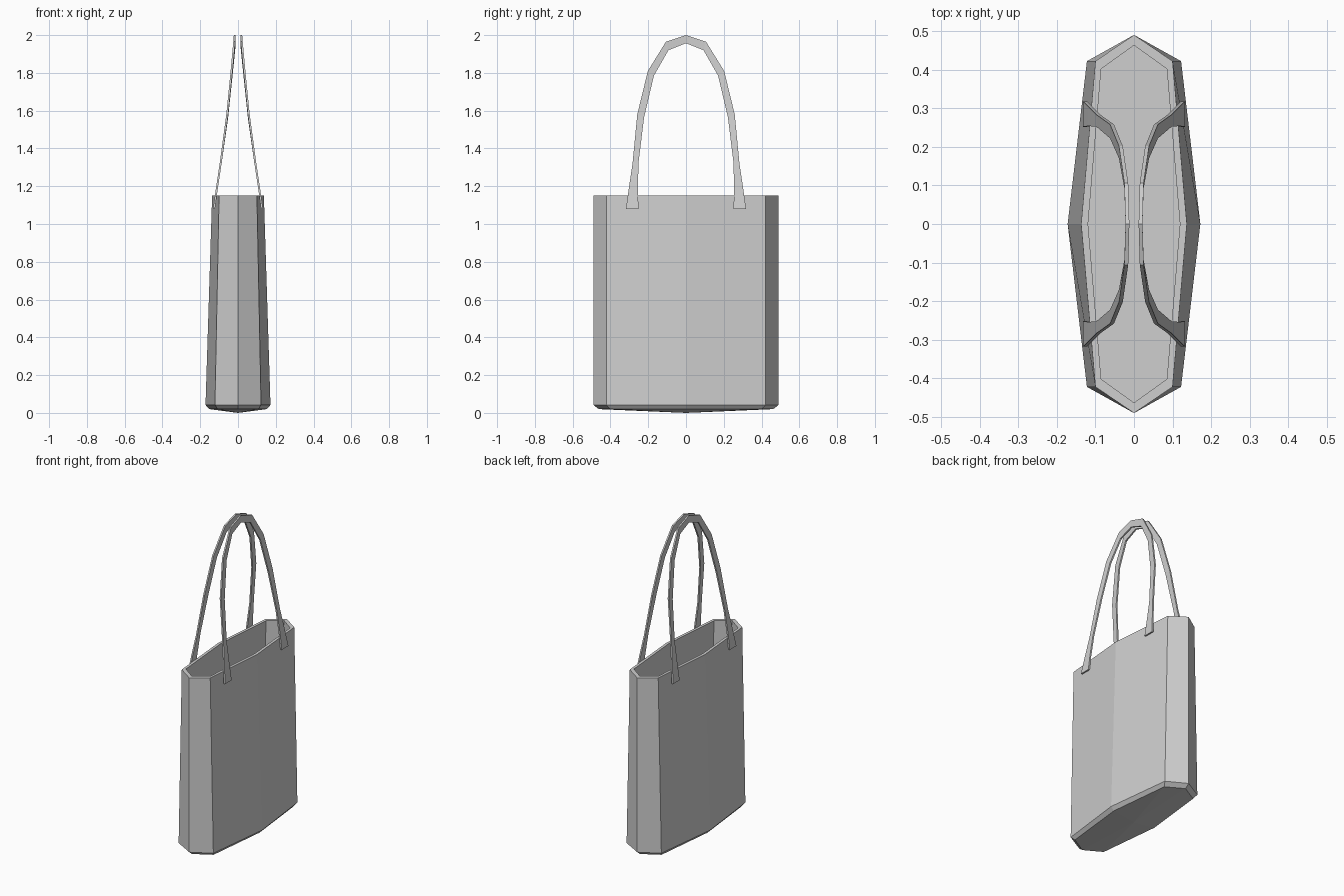
import bpy
import bmesh

if "Cube" in bpy.data.objects:
    bpy.data.objects.remove(bpy.data.objects["Cube"], do_unlink=True)

grey = bpy.data.materials.new("light grey")
grey.use_nodes = True
colour = (0.62, 0.62, 0.62, 1)
grey.diffuse_color = colour
grey.node_tree.nodes["Principled BSDF"].inputs["Base Color"].default_value = colour


def finish(bm, name):
    bmesh.ops.recalc_face_normals(bm, faces=bm.faces)
    mesh = bpy.data.meshes.new(name)
    bm.to_mesh(mesh)
    bm.free()
    mesh.materials.append(grey)
    obj = bpy.data.objects.new(name, mesh)
    bpy.context.collection.objects.link(obj)
    return obj


def bridge(bm, a, b):
    for i in range(len(a)):
        j = (i + 1) % len(a)
        bm.faces.new((a[i], a[j], b[j], b[i]))


def ring(bm, side, corner_x, corner_y, end, z):
    """Eight-sided bag outline."""
    pts = [(side, 0), (corner_x, corner_y), (0, end), (-corner_x, corner_y),
           (-side, 0), (-corner_x, -corner_y), (0, -end), (corner_x, -corner_y)]
    return [bm.verts.new((x, y, z)) for x, y in pts]


# Bag: underside, outer wall, rim, inner wall and floor as one closed shell
bm = bmesh.new()
rings = [ring(bm, *r) for r in (
    (0.152, 0.108, 0.40, 0.462, 0.02),
    (0.172, 0.122, 0.422, 0.49, 0.042),
    (0.137, 0.10, 0.422, 0.49, 1.15),
    (0.119, 0.085, 0.402, 0.463, 1.15),
    (0.152, 0.105, 0.402, 0.463, 0.05))]
for lower, upper in zip(rings, rings[1:]):
    bridge(bm, lower, upper)
bm.faces.new(rings[-1])
base = bm.verts.new((0, 0, 0))
for i in range(8):
    bm.faces.new((base, rings[0][i], rings[0][i - 1]))
finish(bm, "bag_body")

# Half of a strap, foot to crown: outer y, outer z, inner y, inner z, x
half = [(0.318, 1.08, 0.252, 1.08, 0.127),
        (0.304, 1.18, 0.254, 1.18, 0.113),
        (0.283, 1.32, 0.252, 1.32, 0.092),
        (0.258, 1.58, 0.222, 1.565, 0.057),
        (0.202, 1.81, 0.17, 1.785, 0.034),
        (0.106, 1.965, 0.093, 1.92, 0.02),
        (0, 2.0, 0, 1.957, 0.017)]
path = half + [(-a, b, -c, d, x) for a, b, c, d, x in reversed(half[:-1])]
thick = 0.005

for side, name in ((1, "left_strap"), (-1, "right_strap")):
    bm = bmesh.new()
    sections = []
    for oy, oz, iy, iz, x in path:
        pts = [(x + thick, oy, oz), (x + thick, iy, iz),
               (x - thick, iy, iz), (x - thick, oy, oz)]
        sections.append([bm.verts.new((side * px, y, z)) for px, y, z in pts])
    for a, b in zip(sections, sections[1:]):
        bridge(bm, a, b)
    bm.faces.new(sections[0])
    bm.faces.new(sections[-1])
    finish(bm, name)
